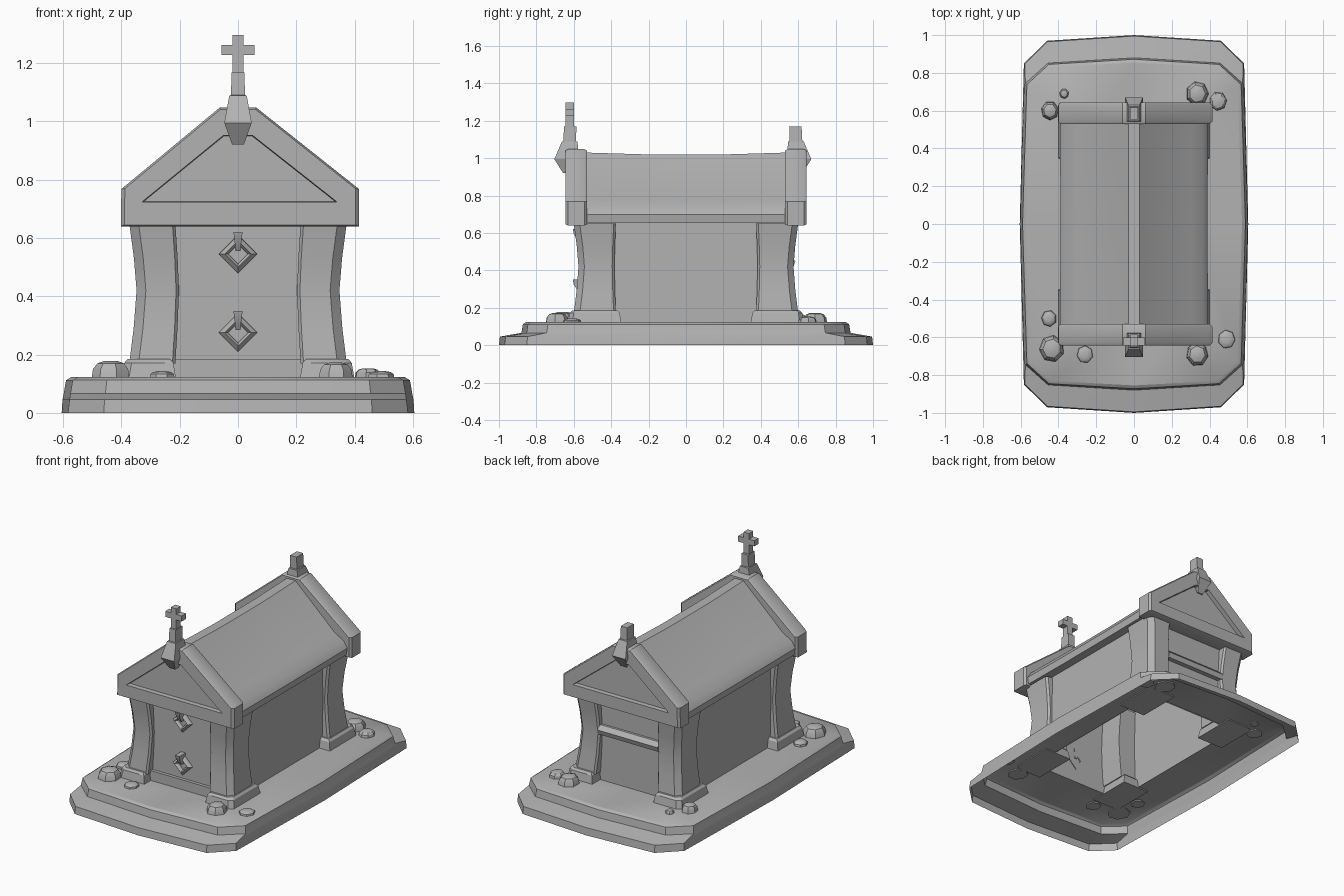
import bpy, bmesh, math

if "Cube" in bpy.data.objects:
    bpy.data.objects.remove(bpy.data.objects["Cube"])

stone = bpy.data.materials.new("grey stone")
stone.diffuse_color = (0.45, 0.45, 0.45, 1)
stone.use_nodes = True
stone.node_tree.nodes["Principled BSDF"].inputs["Base Color"].default_value = stone.diffuse_color


def loft(name, rings, start=True, end=True, loop=False, closed=True):
    """Skin a list of equal-length point rings, with optional end caps."""
    bm = bmesh.new()
    vs = [[bm.verts.new(p) for p in r] for r in rings]
    n = len(rings[0])
    for a, b in zip(vs, vs[1:] + (vs[:1] if loop else [])):
        for i in range(n if closed else n - 1):
            j = (i + 1) % n
            bm.faces.new((a[i], a[j], b[j], b[i]))
    if start and not loop:
        bm.faces.new(vs[0])
    if end and not loop:
        bm.faces.new(vs[-1])
    bmesh.ops.recalc_face_normals(bm, faces=bm.faces)
    for f in bm.faces:
        f.smooth = True
    for e in bm.edges:
        e.smooth = len(e.link_faces) == 2 and e.calc_face_angle(0) < math.radians(30)
    me = bpy.data.meshes.new(name)
    bm.to_mesh(me)
    bm.free()
    me.materials.append(stone)
    ob = bpy.data.objects.new(name, me)
    bpy.context.collection.objects.link(ob)
    return ob


def rect(x0, x1, y0, y1, z):
    return [(x0, y0, z), (x1, y0, z), (x1, y1, z), (x0, y1, z)]


def box(name, x0, x1, y0, y1, z0, z1):
    return loft(name, [rect(x0, x1, y0, y1, z0), rect(x0, x1, y0, y1, z1)])


def outline(q, z):
    """Mirror a quarter outline (front middle to right middle) all round."""
    right = q + [(x, -y) for x, y in q[-2::-1]]
    full = right + [(-x, y) for x, y in right[-2:0:-1]]
    return [(x, y, z) for x, y in full]


# Stepped plinth: hollow shell, open in the middle below the building
loft("stepped_base", [
    outline([(0, -1), (.46, -.97), (.583, -.85), (.605, 0)], 0),
    outline([(0, -.995), (.458, -.965), (.578, -.848), (.602, 0)], .046),
    outline([(0, -.88), (.455, -.852), (.575, -.745), (.598, 0)], .066),
    outline([(0, -.872), (.45, -.845), (.567, -.738), (.59, 0)], .112),
    outline([(0, -.855), (.44, -.83), (.55, -.725), (.572, 0)], .123),
    outline([(0, -.55), (.2, -.55), (.325, -.55), (.325, 0)], .123),
], start=False, end=False)

# Chamber walls
loft("walls", [rect(-.325, .325, -.545, .545, z) for z in (.12, .66)], False, False)
box("front_sill", -.23, .23, -.565, -.54, .12, .185)
loft("back_ledge", [rect(-.21, .21, .54, .575, .42), rect(-.21, .21, .54, .585, .45),
                    rect(-.21, .21, .54, .56, .475)])

# Corner pillars with a concave waist, on flared feet
for sx in (-1, 1):
    for sy in (-1, 1):
        tag = ("left" if sx < 0 else "right") + ("_front" if sy < 0 else "_back")
        rings = []
        for z, w in ((.17, 0), (.29, .015), (.42, .025), (.53, .016), (.65, 0)):
            ox, oy, ix, iy = .373 - w, .6 - w, .215 - w * .5, .375 + w * .3
            pts = [(ix, iy), (ox - .012, iy), (ox, iy + .012), (ox, oy - .032),
                   (ox - .032, oy), (ix + .01, oy), (ix, oy - .012)]
            rings.append([(sx * x, sy * y, z) for x, y in pts])
        loft("pillar_" + tag, rings)
        foot = []
        for z, g in ((.115, .01), (.172, 0), (.185, -.012)):
            pts = [(.222 - g, .355 - g), (.39 + g, .355 - g), (.39 + g, .6 + g),
                   (.365 + g, .622 + g), (.222 - g, .622 + g)]
            foot.append([(sx * x, sy * y, z) for x, y in pts])
        loft("pillar_foot_" + tag, foot)

# Gable slabs with a sunken pediment
edge = [(-.402, .64), (.415, .64), (.415, .768), (.062, 1.048), (-.062, 1.048), (-.4, .768)]
sunk = [(-.33, .723), (.34, .723), (.328, .733), (.05, .952), (-.05, .952), (-.318, .733)]


def shrink(pts, k):
    return [(x * k, .82 + (z - .82) * k) for x, z in pts]


for sy, name in ((-1, "front_gable"), (1, "back_gable")):
    steps = [(shrink(edge, .97), .53), (edge, .543), (edge, .63),
             (shrink(edge, .97), .643), (sunk, .643), (shrink(sunk, .98), .615)]
    loft(name, [[(x, sy * y, z) for x, z in p] for p, y in steps])

# Roof: flared eaves, slightly sagging along its length
half = [(.32, .66), (.385, .656), (.392, .70), (.365, .742), (.305, .775), (.03, 1.03)]
section = half + [(-x, z) for x, z in half[::-1]]
loft("roof", [[(x * (1 - s * .4), y, z - s * (z - .6) * 2) for x, z in section]
              for y, s in ((-.54, 0), (-.2, .012), (.2, .012), (.54, 0))],
     False, False, closed=False)

# Gable finials; the front one carries a cross
for sy, c, name in ((-1, .622, "front_finial"), (1, .588, "back_finial")):
    rings = []
    for z, w, a, b in ((.92, .02, .0, .035), (.995, .047, -.05, .082), (1.088, .03, -.042, .042),
                       (1.09, .024, -.034, .034), (1.168, .022, -.036, .03)):
        rings.append([(x, sy * (c + d), z) for x, d in ((-w, a), (w, a), (w, b), (-w, b))])
    loft(name, rings)
cross = [(.019, 1.15), (.019, 1.227), (.057, 1.227), (.057, 1.262), (.019, 1.262), (.019, 1.297)]
cross = cross + [(-x, z) for x, z in cross[::-1]]
loft("cross", [[(x, y, z) for x, z in cross] for y in (-.643, -.6)])

# Diamond pull plates on the front, each with a peg
for z0, name in ((.545, "upper"), (.275, "lower")):
    rings = []
    for r, y in ((.067, -.54), (.064, -.556), (.046, -.57), (.034, -.556), (.034, -.54)):
        rings.append([(r, y, z0), (0, y, z0 + r), (-r, y, z0), (0, y, z0 - r)])
    loft(name + "_diamond", rings, loop=True)
    loft(name + "_peg", [rect(-.009, .009, -.575, -.54, z0 + .01),
                         rect(-.012, .012, -.6, -.54, z0 + .05),
                         rect(-.016, .016, -.605, -.54, z0 + .075)])

# Loose rounded stones on the base: x, y, radius, height
for i, (x, y, r, h) in enumerate((
        (.335, .69, .062, .05), (.445, .65, .048, .03), (-.445, .6, .048, .045),
        (-.37, .69, .026, .02), (-.45, -.5, .042, .025), (-.435, -.66, .068, .055),
        (-.26, -.69, .045, .02), (.335, -.69, .06, .05), (.49, -.61, .048, .02))):
    rings = []
    for k, t in ((1, -.008), (.92, h * .5), (.7, h * .85), (.35, h)):
        rings.append([(x + r * k * math.cos(a + i), y + r * k * 1.08 * math.sin(a + i), .123 + t)
                      for a in [j * math.tau / 7 for j in range(7)]])
    loft("stone_%d" % (i + 1), rings)
